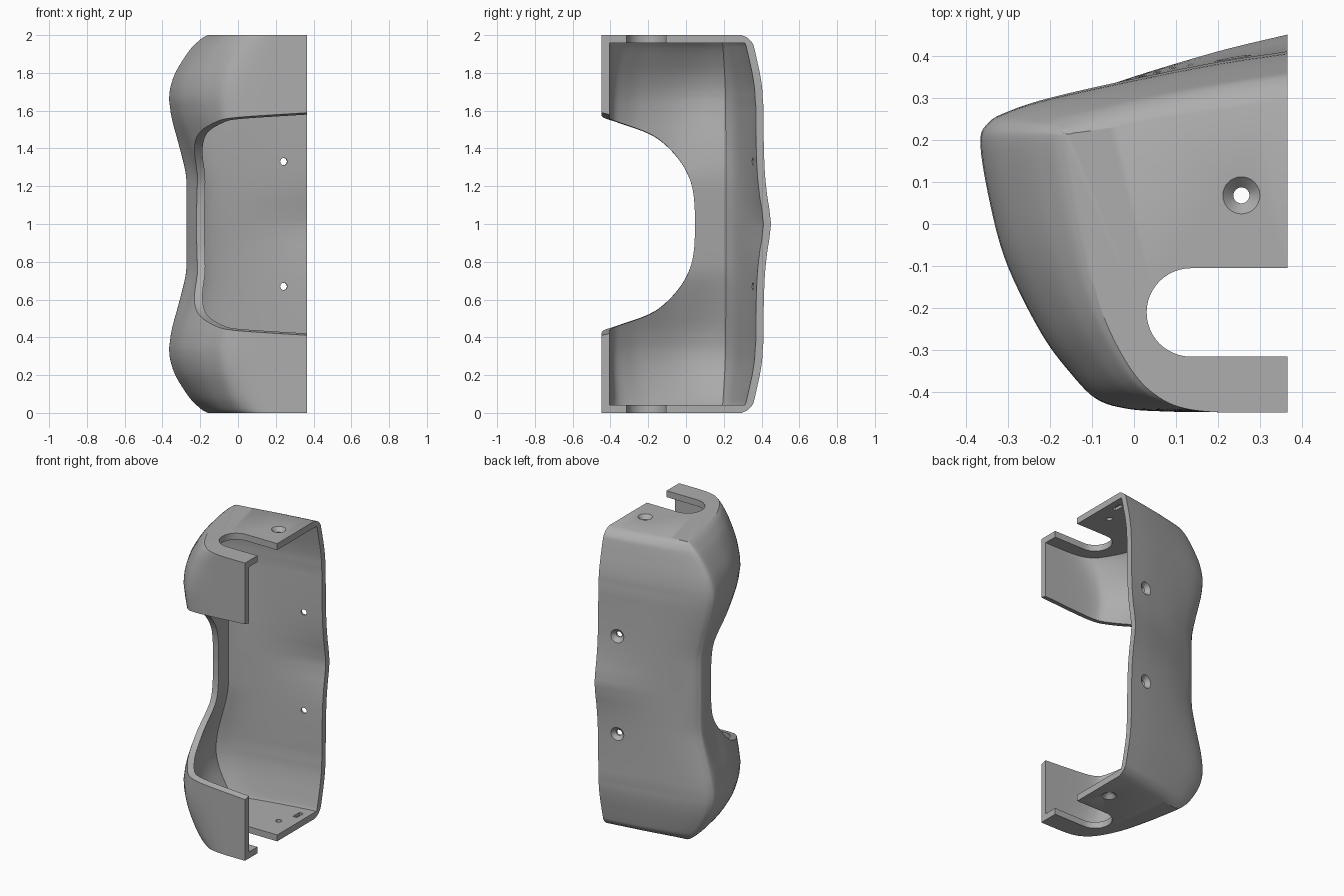
import bpy, bmesh, math
from mathutils import Vector

cube = bpy.data.objects.get("Cube")
if cube:
    bpy.data.objects.remove(cube, do_unlink=True)

EDGE, WALL = 0.365, 0.041

# Horizontal cross-sections, from the back edge round the corner to the front edge
WIDE = [(.365, .41), (.2, .385), (0, .345), (-.2, .30), (-.3, .268), (-.347, .24), (-.365, .19),
        (-.34, .04), (-.3, -.1), (-.22, -.26), (-.15, -.355), (-.09, -.415), (-.02, -.438),
        (.07, -.445), (.2, -.447), (.365, -.447)]
TOP = [(.365, .295), (.2, .27), (.06, .25), (-.06, .228), (-.12, .219), (-.15, .214), (-.16, .2),
       (-.14, .08), (-.115, -.05), (-.085, -.18), (-.05, -.27), (0, -.355), (.05, -.405),
       (.11, -.435), (.2, -.447), (.365, -.447)]
WAIST = [(.365, .45), (.2, .41), (0, .35), (-.15, .297), (-.22, .27), (-.257, .24), (-.27, .2),
         (-.22, .05), (-.18, -.1), (-.1, -.26), (-.05, -.355), (0, -.415), (.05, -.438),
         (.1, -.445), (.2, -.447), (.365, -.447)]
# Height above the middle, blend of the side, blend of the back
TO_WAIST = [(0, 1, 1), (.08, 1, .78), (.15, 1, .5), (.265, .95, .2), (.4, .61, .06), (.555, .16, 0), (.66, 0, 0)]
TO_TOP = [(.66, 0, .03), (.72, .03, .06), (.795, .15, .16), (.87, .36, .3), (.925, .55, .41),
          (.957, .7, .5), (.985, .86, .73), (1, 1, 1)]


def spline(points, steps):
    """Smooth curve through all the points."""
    p = [Vector(q) for q in points]
    p = [2 * p[0] - p[1]] + p + [2 * p[-1] - p[-2]]
    out = []
    for a, b, c, d in zip(p, p[1:], p[2:], p[3:]):
        for i in range(steps):
            t = i / steps
            out.append(b + (c - a) * t / 2 + (2 * a - 5 * b + 4 * c - d) * t * t / 2
                       + (3 * b - a - 3 * c + d) * t ** 3 / 2)
    return out + [p[-2]]


def blend(target, side, back):
    pts = []
    for i, (w, t) in enumerate(zip(WIDE, target)):
        k = back if i < 6 else side
        pts.append(Vector((w[0] + (t[0] - w[0]) * side, w[1] + (t[1] - w[1]) * k)))
    return pts


def outer_ring(pts):
    return spline(pts, 5)


def inner_ring(pts):
    """Inset section with a sharp inner corner, run past the open edge."""
    off = []
    for i, p in enumerate(pts):
        d = (pts[min(i + 1, len(pts) - 1)] - pts[max(i - 1, 0)]).normalized()
        off.append(p + Vector((-d.y, d.x)) * WALL * (1.15 if i == 5 else 1))
    first, last = off[0], off[-1]
    off[0], off[-1] = Vector((EDGE, first.y)), Vector((EDGE, last.y))
    ring = spline(off[:4] + [off[5]], 5)[:-1] + spline([off[5]] + off[7:], 5)
    return [Vector((.6, first.y + .03))] + ring + [Vector((.6, last.y))]


def make(name, bm):
    bmesh.ops.recalc_face_normals(bm, faces=bm.faces)
    mesh = bpy.data.meshes.new(name)
    bm.to_mesh(mesh)
    bm.free()
    ob = bpy.data.objects.new(name, mesh)
    bpy.context.collection.objects.link(ob)
    return ob


def loft(name, rings):
    bm = bmesh.new()
    rows = [[bm.verts.new(v) for v in r] for r in rings]
    n = len(rows[0])
    for a, b in zip(rows, rows[1:]):
        for i in range(n):
            j = (i + 1) % n
            bm.faces.new((a[i], a[j], b[j], b[i]))
    bm.faces.new(rows[0])
    bm.faces.new(rows[-1])
    return make(name, bm)


def body(name, ring, limit):
    half = [(v, WAIST) for v in spline(TO_WAIST, 3)[:-1]] + [(v, TOP) for v in spline(TO_TOP, 3)]
    half = [h for h in half if h[0].x < limit - .003]
    end = next(v for v in spline(TO_TOP, 12) if v.x >= limit - .001)
    half.append((Vector((limit, end.y, end.z)), TOP))
    rows = [(v.x, ring(blend(t, v.y, v.z))) for v, t in half]
    rows = [(-z, r) for z, r in reversed(rows[1:])] + rows
    return loft(name, [[(p.x, p.y, 1 + z) for p in r] for z, r in rows])


def screw_cutter(centre, outward):
    """Countersunk through hole."""
    q = Vector(outward).normalized().to_track_quat('Z', 'Y')
    profile = [(.019, -.15), (.019, -.026), (.044, 0), (.06, .016)]
    rings = []
    for r, h in profile:
        circle = [Vector((r * math.cos(a), r * math.sin(a), h))
                  for a in (math.tau * i / 32 for i in range(32))]
        rings.append([Vector(centre) + q @ v for v in circle])
    return loft("screw_cutter", rings)


def prism(name, outline, z0, z1):
    return loft(name, [[(x, y, z) for x, y in outline] for z in (z0, z1)])


shell = body("half_shell", outer_ring, 1.0)
cutters = [body("cavity_cutter", inner_ring, .957)]

# Large front and side opening, slightly taller toward the open edge
arc = spline([(-.6, .59), (-.445, .56), (-.35, .535), (-.2, .485), (-.11, .425), (-.03, .335),
              (.02, .24), (.042, .14), (.049, 0)], 5)
arc = [(p.x, p.y) for p in arc]
arc += [(y, -z) for y, z in reversed(arc[:-1])]
cutters.append(loft("opening_cutter", [[(x, y, 1 + z * (1 + .11 * (x + .1))) for y, z in arc]
                                       for x in (-.6, .6)]))

# Cable slots, screw holes and blind pockets in both end plates
slot = [(.135 - .105 * math.sin(a), -.21 + .105 * math.cos(a))
        for a in (math.pi * i / 24 for i in range(25))]
slot = [(.6, -.105)] + slot + [(.6, -.315)]
pocket = [(.289, .17), (.319, .17), (.319, .24), (.289, .24)]
for s in (-1, 1):
    cutters.append(prism("slot_cutter", slot, 1 + s * .92, 1 + s * 1.1))
    cutters.append(prism("pocket_cutter", pocket, 1 + s * .93, 1 + s * .977))
    cutters.append(screw_cutter((.255, .068, 1 + s), (0, 0, s)))
    cutters.append(screw_cutter((.235, .394, 1 + s * .33), (-.18, 1, 0)))

for c in cutters:
    c.hide_render = True
    m = shell.modifiers.new(c.name, 'BOOLEAN')
    m.operation, m.solver, m.object = 'DIFFERENCE', 'EXACT', c

# Bake the cuts and remove the helpers
result = bpy.data.meshes.new_from_object(shell.evaluated_get(bpy.context.evaluated_depsgraph_get()))
shell.modifiers.clear()
shell.data = result
for c in cutters:
    bpy.data.objects.remove(c, do_unlink=True)

grey = bpy.data.materials.new("plain_grey")
grey.use_nodes = True
colour = (.42, .42, .42, 1)
grey.diffuse_color = colour
grey.node_tree.nodes["Principled BSDF"].inputs["Base Color"].default_value = colour
shell.data.materials.clear()
shell.data.materials.append(grey)

bpy.context.view_layer.objects.active = shell
shell.select_set(True)
bpy.ops.object.shade_smooth_by_angle(angle=math.radians(30))
